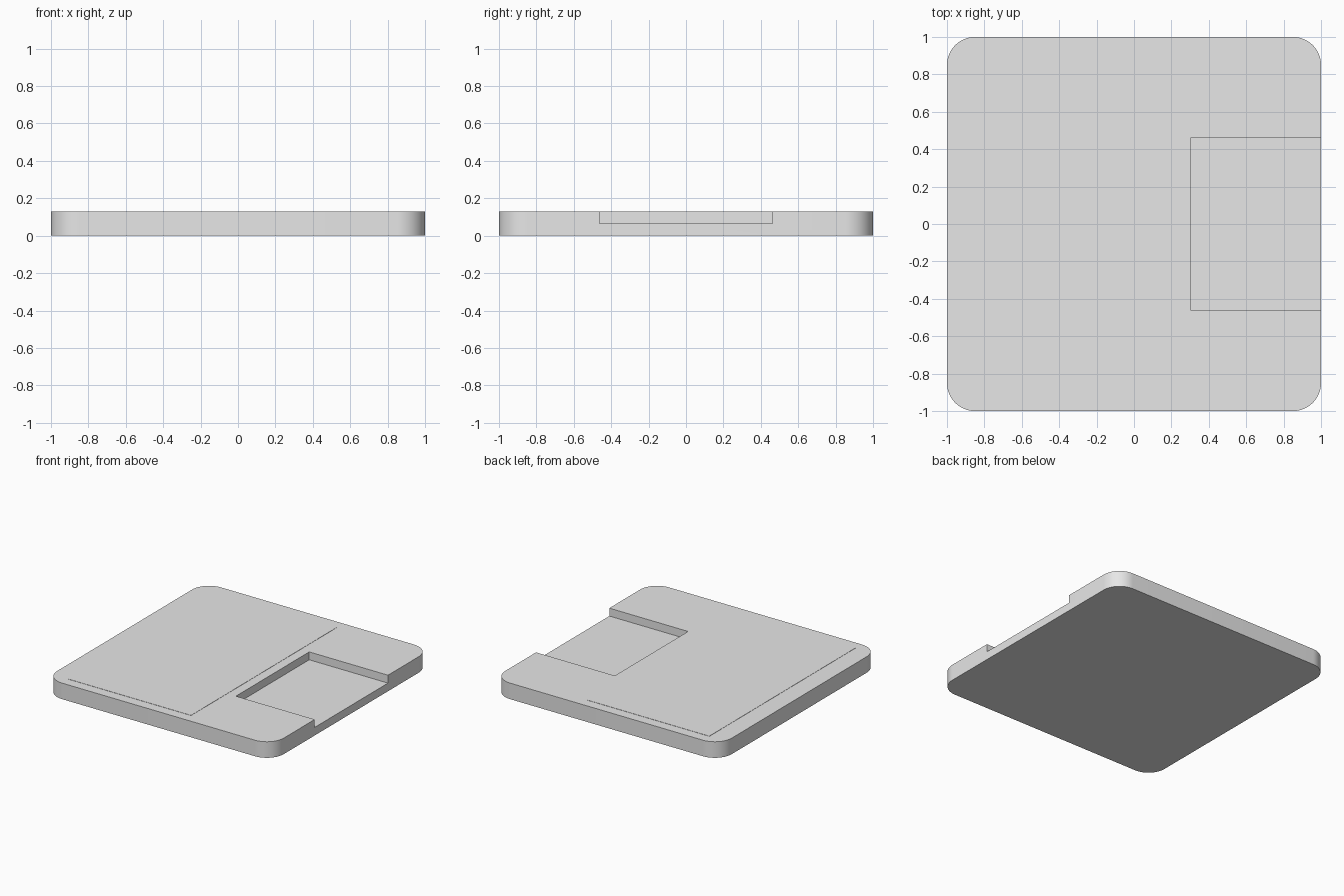
import bpy
import bmesh
import math

cube = bpy.data.objects.get("Cube")
if cube:
    bpy.data.objects.remove(cube, do_unlink=True)

HEIGHT = 0.128
RADIUS = 0.15

grey = bpy.data.materials.new("light grey")
grey.use_nodes = True
colour = (0.8, 0.8, 0.8, 1)
grey.diffuse_color = colour
grey.node_tree.nodes["Principled BSDF"].inputs["Base Color"].default_value = colour


def make_box(name, low, high, corner=0):
    """Box between two corners, with optional rounded vertical edges."""
    bm = bmesh.new()
    bmesh.ops.create_cube(bm, size=1)
    for v in bm.verts:
        v.co = [(a + b) / 2 + c * (b - a) for a, b, c in zip(low, high, v.co)]
    if corner:
        upright = [e for e in bm.edges
                   if abs(e.verts[0].co.z - e.verts[1].co.z) > 0.001]
        bmesh.ops.bevel(bm, geom=upright, offset=corner, segments=16,
                        profile=0.5, affect='EDGES')
    mesh = bpy.data.meshes.new(name)
    bm.to_mesh(mesh)
    bm.free()
    mesh.materials.append(grey)
    obj = bpy.data.objects.new(name, mesh)
    bpy.context.collection.objects.link(obj)
    return obj


def activate(obj):
    bpy.ops.object.select_all(action='DESELECT')
    obj.select_set(True)
    bpy.context.view_layer.objects.active = obj


# Rounded slab
body = make_box("body", (-1, -1, 0), (1, 1, HEIGHT), RADIUS)

# Half-depth pocket, open at the left side
cutter = make_box("pocket_cutter", (0.305, -0.462, 0.065), (1.2, 0.462, 0.3))
cutter.hide_render = True
cut = body.modifiers.new("pocket", 'BOOLEAN')
cut.operation = 'DIFFERENCE'
cut.solver = 'EXACT'
cut.object = cutter
activate(body)
bpy.ops.object.modifier_apply(modifier=cut.name)
bpy.data.objects.remove(cutter, do_unlink=True)
bpy.ops.object.shade_smooth_by_angle(angle=math.radians(30))

# Very thin sheet on the top face
make_box("top_sheet", (-0.85, -0.92, HEIGHT - 0.002), (0.23, 0.92, HEIGHT + 0.002))
